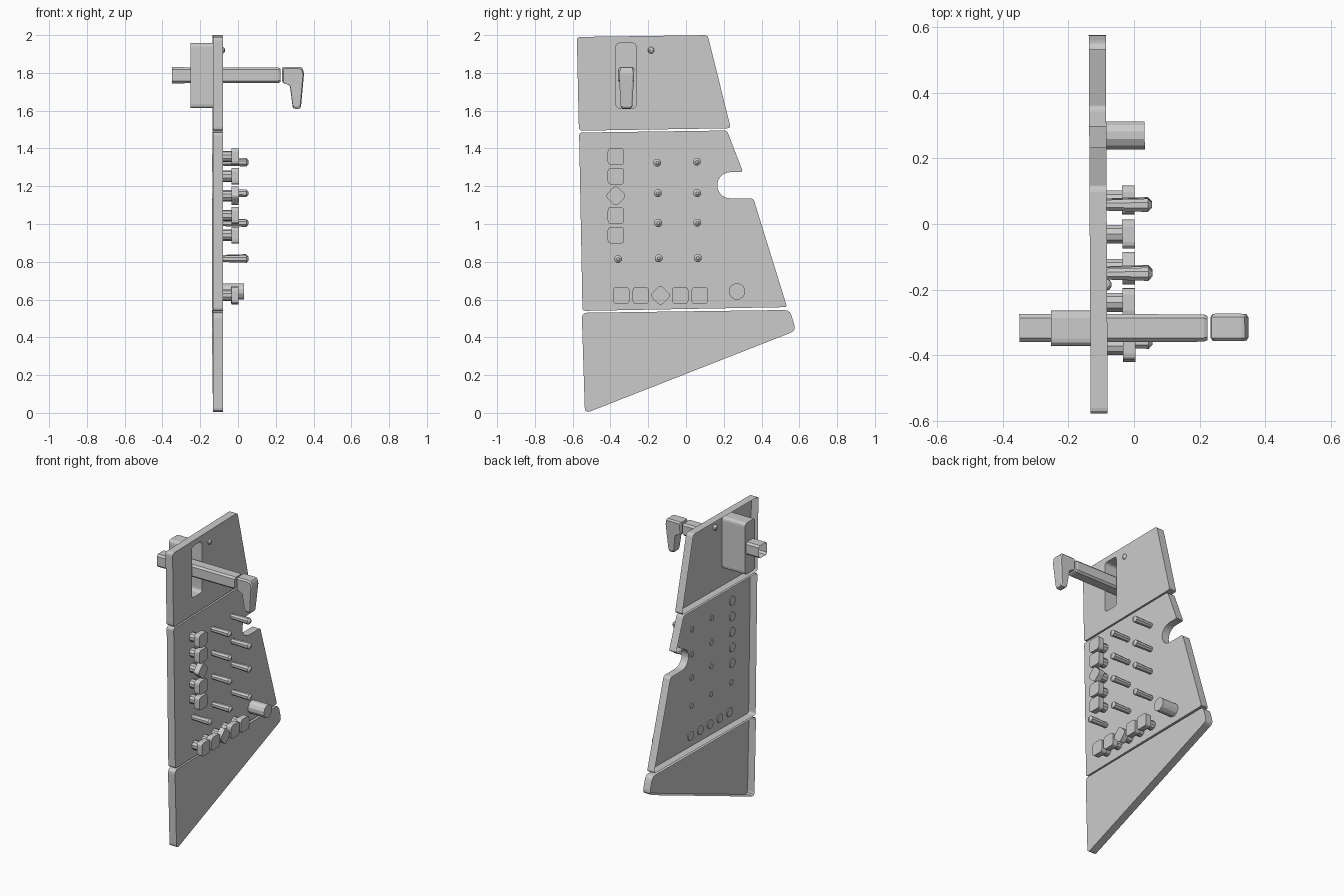
import bpy, bmesh, math
from mathutils import Matrix, Vector

if "Cube" in bpy.data.objects:
    bpy.data.objects.remove(bpy.data.objects["Cube"])

grey = bpy.data.materials.new("plain grey")
grey.diffuse_color = (0.6, 0.6, 0.6, 1)
grey.use_nodes = True
grey.node_tree.nodes["Principled BSDF"].inputs["Base Color"].default_value = grey.diffuse_color

BACK, FRONT = -0.135, -0.083


def add(name, bm):
    mesh = bpy.data.meshes.new(name)
    bm.to_mesh(mesh)
    bm.free()
    mesh.materials.append(grey)
    ob = bpy.data.objects.new(name, mesh)
    bpy.context.collection.objects.link(ob)
    return ob


def circle(y, z, r, n):
    return [(y + r * math.cos(math.tau * (i + .5) / n),
             z + r * math.sin(math.tau * (i + .5) / n)) for i in range(n)]


def rounded(pts, r, n=3):
    """Replace each corner with a short curve."""
    out = []
    pts = [Vector(p) for p in pts]
    for i, p in enumerate(pts):
        a, b = pts[i - 1] - p, pts[(i + 1) % len(pts)] - p
        a = p + a.normalized() * min(r, a.length * .4)
        b = p + b.normalized() * min(r, b.length * .4)
        for k in range(n + 1):
            t = k / n
            out.append(tuple(a * (1 - t) ** 2 + p * 2 * t * (1 - t) + b * t * t))
    return out


def rect(y0, y1, z0, z1):
    return [(y0, z0), (y1, z0), (y1, z1), (y0, z1)]


def panel(name, outline, hole=None):
    """Shallow tray: front sheet with rim walls, open at the back."""
    bm = bmesh.new()
    edges, rings = [], []
    for loop in [outline] + ([hole] if hole else []):
        ring = [bm.verts.new((FRONT, y, z)) for y, z in loop]
        rings.append(ring)
        edges += [bm.edges.new((ring[i - 1], ring[i])) for i in range(len(ring))]
    bmesh.ops.triangle_fill(bm, edges=edges, use_beauty=True, normal=(1, 0, 0))
    rim = rings[0]
    rear = [bm.verts.new((BACK, v.co.y, v.co.z)) for v in rim]
    sheet = bm.faces[:][0]
    for i in range(len(rim)):
        bm.faces.new((rim[i - 1], rim[i], rear[i], rear[i - 1]))
    bmesh.ops.recalc_face_normals(bm, faces=bm.faces[:])
    sheet.normal_update()
    if sheet.normal.x < 0:
        bmesh.ops.reverse_faces(bm, faces=bm.faces[:])
    return add(name, bm)


def loft(name, outline, steps, back=True, front=True):
    """Sweep an outline along x; steps are (x, scale)."""
    bm = bmesh.new()
    cy = sum(p[0] for p in outline) / len(outline)
    cz = sum(p[1] for p in outline) / len(outline)
    rings = [[bm.verts.new((x, cy + (y - cy) * s, cz + (z - cz) * s))
              for y, z in outline] for x, s in steps]
    n = len(outline)
    for a, b in zip(rings, rings[1:]):
        for i in range(n):
            j = (i + 1) % n
            bm.faces.new((a[i], a[j], b[j], b[i]))
    if back:
        bm.faces.new(rings[0][::-1])
    if front:
        bm.faces.new(rings[-1])
    return add(name, bm)


# positions of pegs and buttons (y, z)
pegs = [(-.153, 1.325), (.057, 1.33), (-.149, 1.163), (.059, 1.163), (-.147, 1.005),
        (.06, 1.007), (-.36, .815), (-.145, .818), (.062, .82)]
buttons = [(-.371, 1.357 - .104 * i, i == 2) for i in range(5)]
buttons += [(-.343 + .104 * i, .622, i == 2) for i in range(5)]

# three panels
slot = rounded(rect(-.371, -.264, 1.613, 1.958), .022)
panel("upper_panel",
      rounded([(-.578, 1.99), (.115, 2.0), (.237, 1.507), (-.567, 1.494)], .018), slot)
notch = [(.235 + .07 * math.cos(math.radians(a)), 1.205 + .07 * math.sin(math.radians(a)))
         for a in range(90, 271, 20)]
middle = [(-.566, 1.484), (.217, 1.495), (.302, 1.275)] + notch + \
         [(.357, 1.135), (.535, .56), (-.548, .54)]
panel("middle_panel", rounded(middle, .015))
panel("lower_panel",
      rounded([(-.552, .53), (.55, .545), (.582, .435), (-.535, -.003)], .03))

# pegs with pointed tips, poking slightly through the panel
for y, z in pegs:
    loft("peg", circle(y, z, .022, 8),
         [(FRONT - .006, .8), (.043, 1), (.055, .35)])

# buttons: round stem and rounded square head, middle one turned
for y, z, diamond in buttons:
    loft("button_stem", circle(y, z, .03, 10), [(FRONT - .006, 1), (-.034, 1)])
    h = .044
    sq = rect(y - h, y + h, z - h, z + h)
    if diamond:
        h *= 1.3
        sq = [(y, z - h), (y + h, z), (y, z + h), (y - h, z)]
    loft("button_head", rounded(sq, .02), [(-.036, 1), (.002, 1)])

# big knob
loft("knob", circle(.27, .643, .044, 12), [(FRONT, 1), (.034, 1)])

# lever housing behind the slot, open at the front
loft("lever_housing", slot, [(-.254, 1), (FRONT, 1)], front=False)

# lever rod, open at its back end
loft("lever_rod", rounded(rect(-.36, -.274, 1.745, 1.83), .012, 1),
     [(-.351, 1), (.212, .97), (.222, .86)], back=False)

# lever handle: side profile (x, z) swept along y and narrowed downwards
profile = rounded([(.232, 1.832), (.338, 1.832), (.348, 1.80), (.331, 1.61), (.289, 1.61),
                   (.273, 1.735), (.232, 1.748)], .012, 2)
handle = loft("lever_handle", profile,
              [(-.357, .9), (-.347, 1), (-.283, 1), (-.273, .9)])
for v in handle.data.vertices:
    y, x, z = v.co
    k = .72 + .28 * (z - 1.61) / .22
    v.co = (x, -.315 + (y + .315) * k, z)
handle.data.flip_normals()

# small indicator bead
bm = bmesh.new()
bmesh.ops.create_uvsphere(bm, u_segments=10, v_segments=6, radius=.018,
                          matrix=Matrix.Translation((-.086, -.185, 1.92)))
add("indicator_bead", bm)

# the whole board is turned very slightly
for ob in bpy.data.objects:
    for v in ob.data.vertices:
        v.co.x -= .005 * v.co.y
